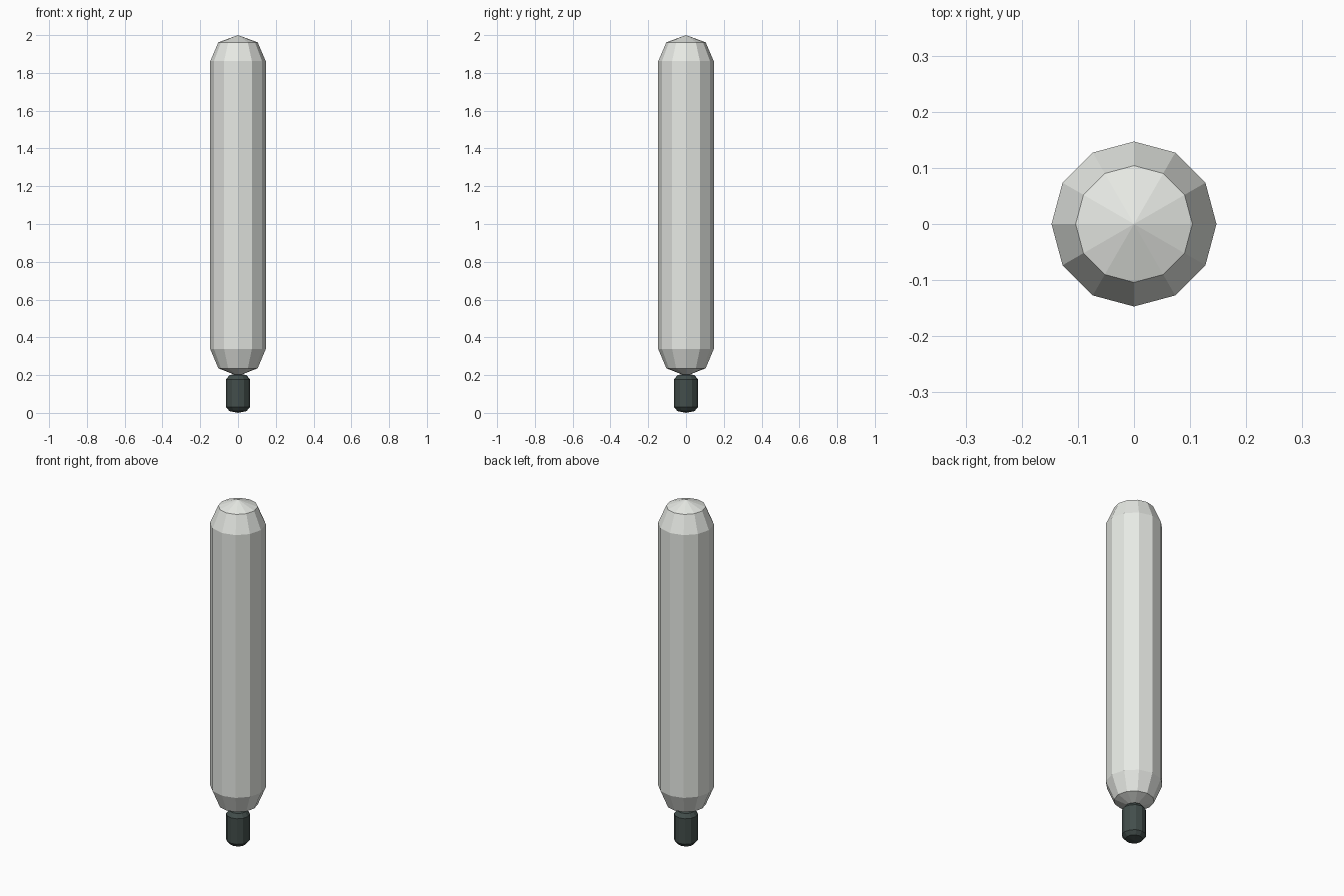
import bpy, bmesh
from math import cos, sin, tau

if "Cube" in bpy.data.objects:
    bpy.data.objects.remove(bpy.data.objects["Cube"])

SIDES = 12


def lathe(name, rings, z_low, z_high, colour):
    """Flat-faced capsule: rings of (radius, z) closed by a pole at each end."""
    bm = bmesh.new()
    loops = [[bm.verts.new((r * cos(tau * i / SIDES), r * sin(tau * i / SIDES), z))
              for i in range(SIDES)] for r, z in rings]
    low, high = bm.verts.new((0, 0, z_low)), bm.verts.new((0, 0, z_high))
    for i in range(SIDES):
        j = (i + 1) % SIDES
        bm.faces.new((low, loops[0][j], loops[0][i]))
        bm.faces.new((high, loops[-1][i], loops[-1][j]))
        for a, b in zip(loops, loops[1:]):
            bm.faces.new((a[i], a[j], b[j], b[i]))
    mesh = bpy.data.meshes.new(name)
    bm.to_mesh(mesh)
    bm.free()
    mat = bpy.data.materials.new(name + "_colour")
    mat.diffuse_color = (*colour, 1)
    mat.use_nodes = True
    mat.node_tree.nodes["Principled BSDF"].inputs["Base Color"].default_value = mat.diffuse_color
    mesh.materials.append(mat)
    obj = bpy.data.objects.new(name, mesh)
    bpy.context.collection.objects.link(obj)
    return obj


# Long pale tube with faceted round ends
lathe("tube_body", [(0.104, 0.236), (0.147, 0.338), (0.147, 1.862), (0.104, 1.962)],
      0.195, 2.0, (0.80, 0.82, 0.78))

# Short dark pin at the base
lathe("base_pin", [(0.045, 0.009), (0.063, 0.03), (0.063, 0.178), (0.045, 0.2)],
      0.0, 0.208, (0.055, 0.075, 0.07))
